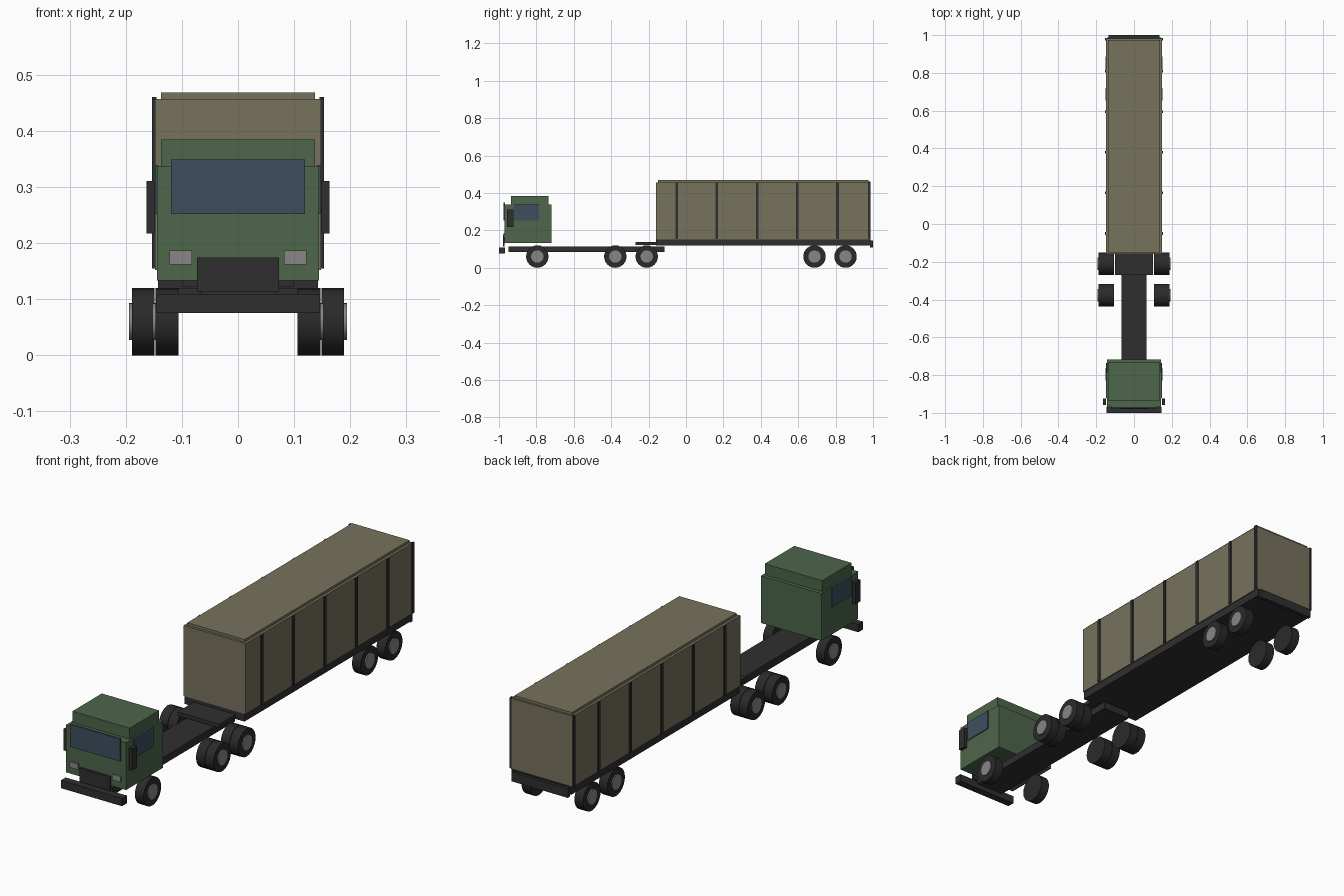
import bpy, math

if "Cube" in bpy.data.objects:
    bpy.data.objects.remove(bpy.data.objects["Cube"])


def mat(name, r, g, b):
    m = bpy.data.materials.new(name)
    m.diffuse_color = (r, g, b, 1)
    m.use_nodes = True
    m.node_tree.nodes["Principled BSDF"].inputs["Base Color"].default_value = m.diffuse_color
    return m


GREEN = mat("cab_green", 0.075, 0.132, 0.070)
TAN = mat("cargo_tan", 0.185, 0.168, 0.108)
DARK = mat("chassis_dark", 0.028, 0.028, 0.029)
TYRE = mat("tyre_black", 0.023, 0.023, 0.023)
GLASS = mat("window_blue", 0.048, 0.078, 0.112)
GREY = mat("light_grey", 0.24, 0.24, 0.235)


def box(name, x, y, z, material):
    """Box spanning the (min, max) ranges x, y, z."""
    mid = [(a + b) / 2 for a, b in (x, y, z)]
    bpy.ops.mesh.primitive_cube_add(size=1, location=mid)
    o = bpy.context.object
    o.name = name
    o.scale = [b - a for a, b in (x, y, z)]
    bpy.ops.object.transform_apply(location=False, rotation=False, scale=True)
    o.data.materials.append(material)
    return o


def pair(name, x, y, z, material):
    """The same box on the right and the left side."""
    box(name + "_right", x, y, z, material)
    box(name + "_left", (-x[1], -x[0]), y, z, material)


def disc(name, x, y, r, material):
    """Cylinder along x, centred at axle height."""
    bpy.ops.mesh.primitive_cylinder_add(
        vertices=24, radius=r, depth=abs(x[1] - x[0]),
        location=((x[0] + x[1]) / 2, y, 0.06), rotation=(0, math.pi / 2, 0))
    o = bpy.context.object
    o.name = name
    o.data.materials.append(material)
    bpy.ops.object.shade_smooth_by_angle(angle=math.radians(30))


def wheels(name, y, dual=False):
    for side, s in (("right", 1), ("left", -1)):
        disc(f"{name}_tyre_{side}", (s * 0.106, s * 0.147), y, 0.06, TYRE)
        outer = 0.147
        if dual:
            disc(f"{name}_outer_tyre_{side}", (s * 0.149, s * 0.189), y, 0.06, TYRE)
            outer = 0.189
        disc(f"{name}_hub_{side}", (s * (outer - 0.01), s * (outer + 0.005)), y, 0.033, GREY)


# Tractor chassis
box("tractor_frame", (-0.067, 0.067), (-0.95, -0.115), (0.083, 0.115), DARK)
box("coupling_plate", (-0.10, 0.10), (-0.27, -0.115), (0.122, 0.138), DARK)
box("front_bumper", (-0.146, 0.146), (-1.0, -0.968), (0.075, 0.109), DARK)

# Cab
box("cab_body", (-0.144, 0.144), (-0.97, -0.718), (0.133, 0.337), GREEN)
box("cab_roof", (-0.137, 0.137), (-0.935, -0.734), (0.337, 0.385), GREEN)
box("windscreen", (-0.119, 0.119), (-0.976, -0.968), (0.252, 0.349), GLASS)
box("grille", (-0.073, 0.073), (-0.979, -0.97), (0.114, 0.174), DARK)
pair("headlight", (0.082, 0.122), (-0.976, -0.97), (0.162, 0.187), GREY)
pair("side_window", (0.142, 0.148), (-0.92, -0.787), (0.252, 0.339), GLASS)
pair("mirror", (0.149, 0.163), (-0.957, -0.923), (0.217, 0.311), DARK)

# Trailer
box("trailer_bed", (-0.143, 0.143), (-0.16, 0.988), (0.119, 0.152), DARK)
box("rear_bumper", (-0.135, 0.135), (0.985, 1.0), (0.108, 0.147), DARK)
box("cargo_box", (-0.148, 0.148), (-0.16, 0.983), (0.152, 0.457), TAN)
box("cargo_roof", (-0.137, 0.137), (-0.15, 0.975), (0.457, 0.468), TAN)
for i in range(5):
    y = -0.05 + 0.215 * i
    pair(f"side_post_{i + 1}", (0.145, 0.153), (y - 0.007, y + 0.007), (0.155, 0.457), DARK)
pair("rear_corner_post", (0.145, 0.153), (0.972, 0.986), (0.155, 0.46), DARK)

# Wheels
wheels("front_wheel", -0.795)
wheels("drive_wheel_front", -0.378, dual=True)
wheels("drive_wheel_rear", -0.21, dual=True)
wheels("trailer_wheel_front", 0.687)
wheels("trailer_wheel_rear", 0.853)
